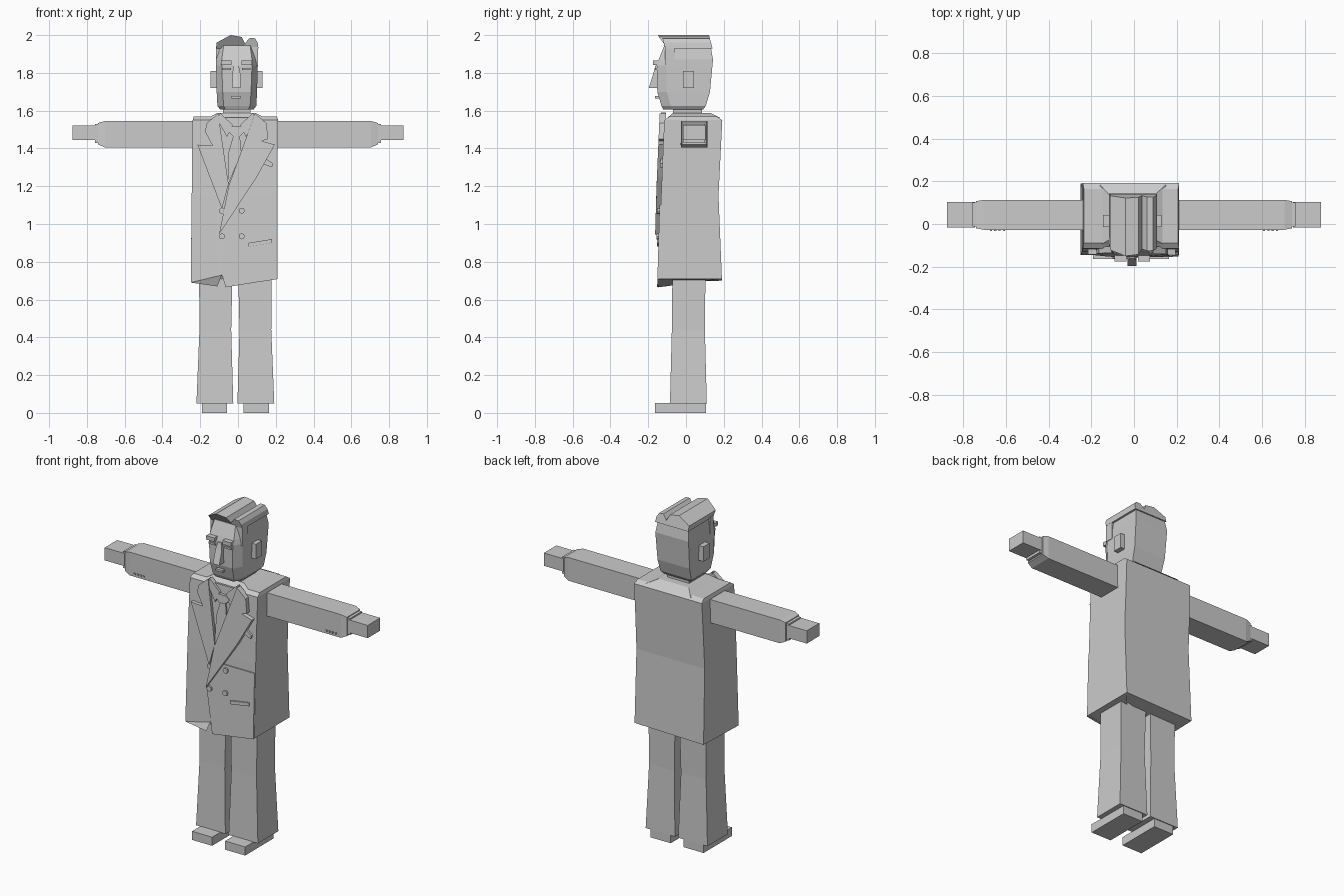
import bpy, bmesh, math

grey = bpy.data.materials.new("plain_grey")
grey.diffuse_color = (0.6, 0.6, 0.6, 1)


def loft(name, rings):
    """Skin a closed solid through rings of equal point count."""
    bm = bmesh.new()
    vs = [[bm.verts.new(p) for p in r] for r in rings]
    n = len(vs[0])
    for a, b in zip(vs, vs[1:]):
        for i in range(n):
            j = (i + 1) % n
            bm.faces.new((a[i], a[j], b[j], b[i]))
    bm.faces.new(vs[0][::-1])
    bm.faces.new(vs[-1])
    bmesh.ops.recalc_face_normals(bm, faces=bm.faces)
    me = bpy.data.meshes.new(name)
    bm.to_mesh(me)
    bm.free()
    me.materials.append(grey)
    ob = bpy.data.objects.new(name, me)
    bpy.context.collection.objects.link(ob)
    return ob


def rect(z, x0, x1, y0, y1):
    return [(x0, y0, z), (x1, y0, z), (x1, y1, z), (x0, y1, z)]


def box(name, x0, x1, y0, y1, z0, z1):
    return loft(name, [rect(z0, x0, x1, y0, y1), rect(z1, x0, x1, y0, y1)])


def front(z):
    """Depth of the coat front at height z."""
    if z > 1.2:
        return -0.13 + (z - 1.2) / 0.35 * 0.015
    return -0.145 + (z - 0.69) / 0.51 * 0.015


def plate(name, pts, off):
    """Flat outline laid over the coat front, standing off from it."""
    return loft(name, [[(x, front(z) - off, z) for x, z in pts],
                       [(x, front(z) + 0.008, z) for x, z in pts]])


# Coat body, with a small vent in the front hem
def coat_ring(z, x0, x1, yb, hem=None):
    zs = hem or [z] * 7
    f = front(z)
    xy = [(x0, f), (-0.11, f), (-0.085, f), (-0.065, f), (x1, f), (x1, yb), (x0, yb)]
    return [(x, y, h) for (x, y), h in zip(xy, zs)]


loft("coat_body", [
    coat_ring(0.70, -0.25, 0.21, 0.19, [0.69, 0.67, 0.73, 0.665, 0.71, 0.71, 0.70]),
    coat_ring(1.15, -0.245, 0.21, 0.172),
    coat_ring(1.35, -0.243, 0.21, 0.182),
    coat_ring(1.55, -0.24, 0.212, 0.192)])
loft("shoulder_top", [rect(1.55, -0.24, 0.212, -0.115, 0.192),
                      rect(1.568, -0.235, 0.207, -0.09, 0.165)])
loft("coat_collar", [rect(1.56, -0.16, 0.15, -0.10, 0.185),
                     rect(1.588, -0.11, 0.09, -0.07, 0.13)])

# Coat front, shirt and tie
plate("coat_flap", [(0.208, 1.1), (-0.03, 1.1), (-0.11, 0.945), (-0.085, 0.79),
                    (-0.066, 0.667), (0.208, 0.708)], 0.007)
plate("shirt", [(-0.10, 1.565), (0.08, 1.565), (0.05, 1.35), (-0.055, 1.17),
                (-0.08, 1.3)], 0.005)
plate("lapel_right", [(-0.105, 1.585), (-0.165, 1.535), (-0.175, 1.49), (-0.135, 1.415),
                      (-0.215, 1.42), (-0.15, 1.25), (-0.085, 1.08), (-0.05, 1.21)], 0.022)
plate("lapel_left", [(0.09, 1.585), (0.15, 1.535), (0.16, 1.45), (0.125, 1.44),
                     (0.195, 1.42), (0.10, 1.25), (-0.10, 0.945), (-0.05, 1.2)], 0.026)
for s, n in ((-1, "right"), (1, "left")):
    plate("shirt_collar_" + n, [(-0.008 + s * x, z) for x, z in
                                ((0.09, 1.59), (0.02, 1.525), (0.05, 1.46), (0.10, 1.55))], 0.018)
plate("tie_knot", [(-0.055, 1.495), (-0.035, 1.515), (0.02, 1.515), (0.04, 1.495),
                   (0.012, 1.465), (-0.028, 1.465)], 0.022)
plate("tie_blade", [(-0.026, 1.465), (0.010, 1.465), (0.018, 1.38), (-0.055, 1.2),
                    (-0.05, 1.38)], 0.014)

# Buttons and pockets
for i, (x, z) in enumerate(((0.02, 1.07), (-0.085, 1.07), (0.02, 0.935), (-0.085, 0.935))):
    plate("coat_button_%d" % i, [(x + 0.016 * math.cos(a * math.pi / 4),
                                  z + 0.016 * math.sin(a * math.pi / 4))
                                 for a in range(8)], 0.018)
plate("hip_pocket", [(0.055, 0.88), (0.18, 0.90), (0.18, 0.92), (0.055, 0.90)], 0.015)
plate("chest_pocket", [(0.10, 1.33), (0.18, 1.30), (0.185, 1.32), (0.15, 1.345),
                       (0.16, 1.36), (0.13, 1.35), (0.11, 1.36)], 0.012)

# Arms, cuffs and hands
def arm_ring(x, y0, y1, z0, z1):
    return [(x, y0, z0), (x, y1, z0), (x, y1, z1), (x, y0, z1)]


for s, n in ((-1, "right"), (1, "left")):
    loft("sleeve_" + n, [arm_ring(s * 0.19, -0.027, 0.113, 1.405, 1.545),
                         arm_ring(s * 0.705, -0.027, 0.113, 1.405, 1.545),
                         arm_ring(s * 0.74, -0.02, 0.107, 1.422, 1.535)])
    loft("shirt_cuff_" + n, [arm_ring(s * x, -0.012, 0.10, 1.43, 1.53) for x in (0.73, 0.757)])
    loft("hand_" + n, [arm_ring(s * x, -0.017, 0.102, 1.445, 1.522) for x in (0.745, 0.877)])
    for i in range(4):
        x = s * (0.61 + 0.02 * i)
        box("sleeve_button_%s_%d" % (n, i), x - 0.005, x + 0.005, -0.033, -0.02, 1.418, 1.428)

# Trousers and shoes
for s, n in ((-1, "right"), (1, "left")):
    def leg_ring(z, inner, outer, y0, y1):
        a, b = sorted((-0.014 + s * inner, -0.014 + s * outer))
        return rect(z, a, b, y0, y1)
    loft("trouser_leg_" + n, [leg_ring(0.05, 0.011, 0.206, -0.085, 0.11),
                              leg_ring(0.44, 0.022, 0.19, -0.075, 0.10),
                              leg_ring(0.74, 0.015, 0.192, -0.072, 0.103)])
    loft("shoe_" + n, [leg_ring(z, 0.043, 0.177, -0.165, 0.105) for z in (0, 0.052)])

# Neck and head
box("neck", -0.08, 0.065, -0.07, 0.085, 1.55, 1.63)


def head_ring(z, w, f, yf, yb):
    c = -0.006
    return [(c - f, yf, z), (c + f, yf, z), (c + w, yf + 0.05, z),
            (c + w, yb, z), (c - w, yb, z), (c - w, yf + 0.05, z)]


loft("head", [head_ring(1.605, 0.088, 0.06, -0.12, 0.09),
              head_ring(1.625, 0.103, 0.07, -0.13, 0.105),
              head_ring(1.70, 0.107, 0.075, -0.152, 0.127),
              head_ring(1.84, 0.11, 0.08, -0.155, 0.14),
              head_ring(1.87, 0.11, 0.08, -0.145, 0.143),
              head_ring(1.945, 0.10, 0.07, -0.115, 0.13)])

# Face features
loft("nose", [rect(1.72, -0.03, 0.012, -0.197, -0.145),
              rect(1.80, -0.03, 0.012, -0.172, -0.15),
              rect(1.84, -0.022, 0.004, -0.162, -0.15)])
box("mouth", -0.035, 0.012, -0.164, -0.14, 1.664, 1.677)
for s, n in ((-1, "right"), (1, "left")):
    def side_box(name, a, b, *rest):
        lo, hi = sorted((-0.008 + s * a, -0.008 + s * b))
        box(name + "_" + n, lo, hi, *rest)
    side_box("eyebrow", 0.027, 0.083, -0.175, -0.13, 1.842, 1.865)
    side_box("eyelid", 0.03, 0.075, -0.163, -0.14, 1.815, 1.826)
    side_box("ear", 0.095, 0.138, -0.015, 0.042, 1.72, 1.81)


# Hair: a tall swept section and a lower side section with a parting between
def hair(name, pts, yf_low, yf_high, yb_low, yb_high):
    def ring(low, high):
        return [(x, low + (high - low) * (z - 1.93) / 0.07, z) for x, z in pts]
    return loft(name, [ring(yf_low, yf_high), ring(yb_low, yb_high)])


hair("hair_top", [(-0.113, 1.93), (0.045, 1.93), (0.035, 1.96), (0.02, 1.99),
                  (-0.04, 2.0), (-0.113, 1.96)], -0.10, -0.15, 0.14, 0.122)
hair("hair_side", [(0.03, 1.93), (0.108, 1.93), (0.104, 1.96), (0.09, 1.983),
                   (0.062, 1.985), (0.04, 1.96)], -0.11, -0.13, 0.14, 0.122)
box("sideburn_left", 0.068, 0.107, -0.112, -0.06, 1.83, 1.94)
box("sideburn_right", -0.117, -0.10, -0.095, -0.06, 1.84, 1.94)
